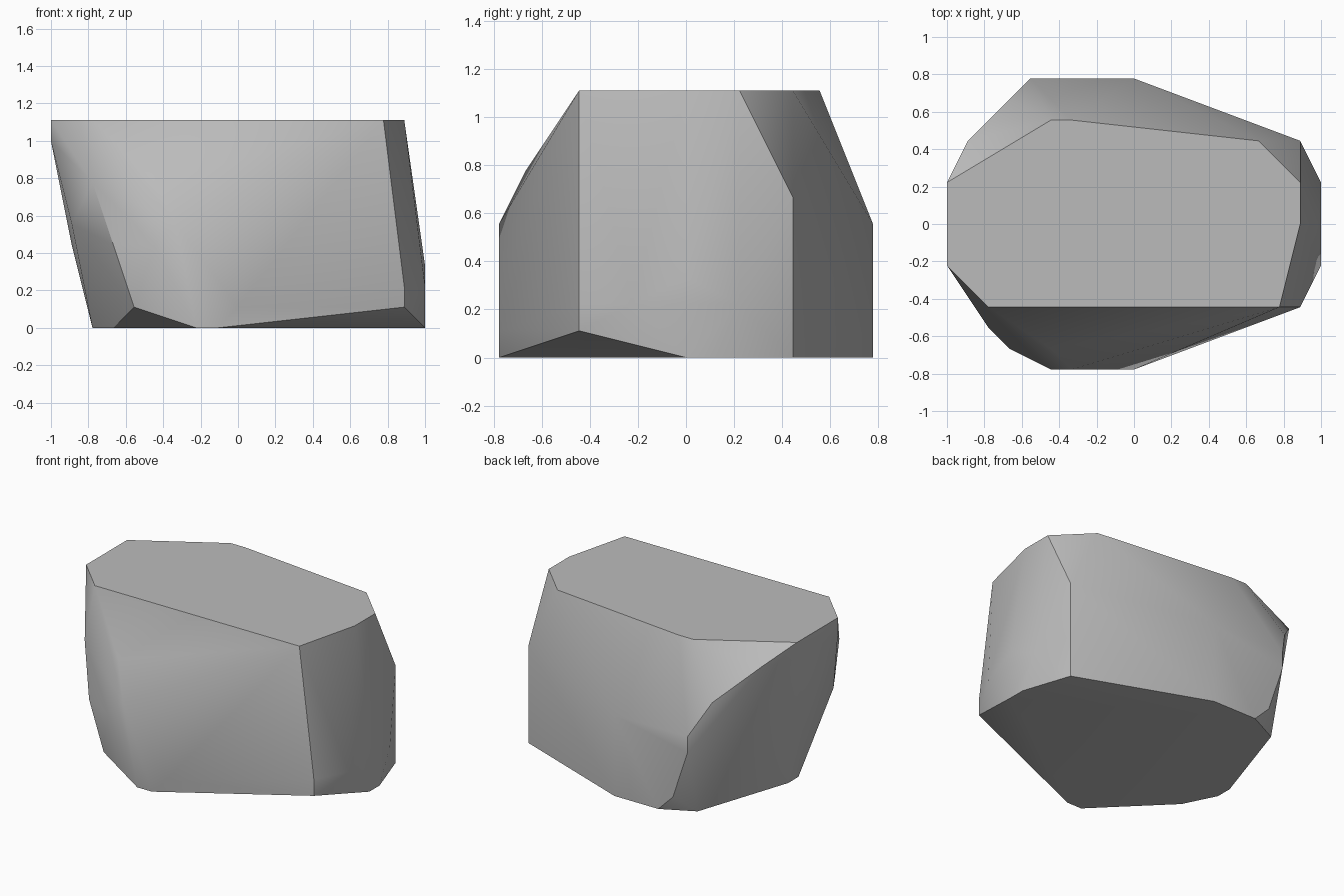
import bpy
import bmesh
import math
from mathutils import Vector

# Remove only the default object
default_cube = bpy.data.objects.get("Cube")
if default_cube:
    bpy.data.objects.remove(default_cube, do_unlink=True)

UNIT = 1 / 9      # the boulder's corners lie on a regular lattice
TOP_LEVEL = 10


def level(outline, height):
    """Lift a flat outline to one height."""
    return [(x, y, height) for x, y in outline]


def make_material(name, rgb):
    material = bpy.data.materials.new(name)
    material.use_nodes = True
    colour = (*rgb, 1.0)
    material.diffuse_color = colour
    shader = material.node_tree.nodes["Principled BSDF"]
    shader.inputs["Base Color"].default_value = colour
    shader.inputs["Roughness"].default_value = 0.9
    return material


def make_boulder(name, corners, material):
    """Wrap the corners in a convex skin and merge its flat areas."""
    mesh = bpy.data.meshes.new(name)
    bm = bmesh.new()
    for corner in corners:
        bm.verts.new(Vector(corner) * UNIT)
    hull = bmesh.ops.convex_hull(bm, input=bm.verts[:], use_existing_faces=False)
    loose = [v for v in bm.verts if not v.link_faces]
    bmesh.ops.delete(bm, geom=loose, context='VERTS')
    bmesh.ops.dissolve_limit(bm, angle_limit=math.radians(0.5),
                             verts=bm.verts[:], edges=bm.edges[:])
    bmesh.ops.recalc_face_normals(bm, faces=bm.faces[:])
    bm.to_mesh(mesh)
    bm.free()
    mesh.materials.append(material)
    boulder = bpy.data.objects.new(name, mesh)
    bpy.context.collection.objects.link(boulder)
    return boulder


# Flat base and flat top
base = level([(9, 0), (9, 1), (8, 4), (0, 7), (-3, 7), (-5, 6),
              (-7, 0), (-7, -1), (-6, -3), (-2, -7), (-1, -7)], 0)
top = level([(-9, 2), (-4, 5), (-3, 5), (6, 4), (8, 2),
             (8, 0), (7, -4), (-7, -4), (-9, -2)], TOP_LEVEL)

# Bulges and chipped corners on each side
left_side = [(9, -2, 2), (9, 0, 3), (9, 2, 2), (8, 4, 6),
             (8, -4, 1), (8, -4, 2)]
front_side = [(0, -7, 1), (-3, -7, 5), (-4, -7, 4), (-4, -6, 7),
              (-5, -6, 6), (-5, -6, 1), (-6, -6, 4), (-7, -5, 7)]
right_side = [(-9, -2, 9), (-9, 2, 9), (-8, -3, 5), (-8, 0, 4)]
back_side = [(-8, 4, 9), (-7, 5, 8), (-6, 6, 7), (-5, 7, 5),
             (-5, 7, 4), (-4, 7, 1), (0, 7, 5)]

stone_grey = make_material("stone grey", (0.5, 0.5, 0.5))
boulder = make_boulder("boulder",
                       base + top + left_side + front_side + right_side + back_side,
                       stone_grey)

# Soft faces with crisp breaks
bpy.ops.object.select_all(action='DESELECT')
boulder.select_set(True)
bpy.context.view_layer.objects.active = boulder
bpy.ops.object.shade_smooth_by_angle(angle=math.radians(30))
